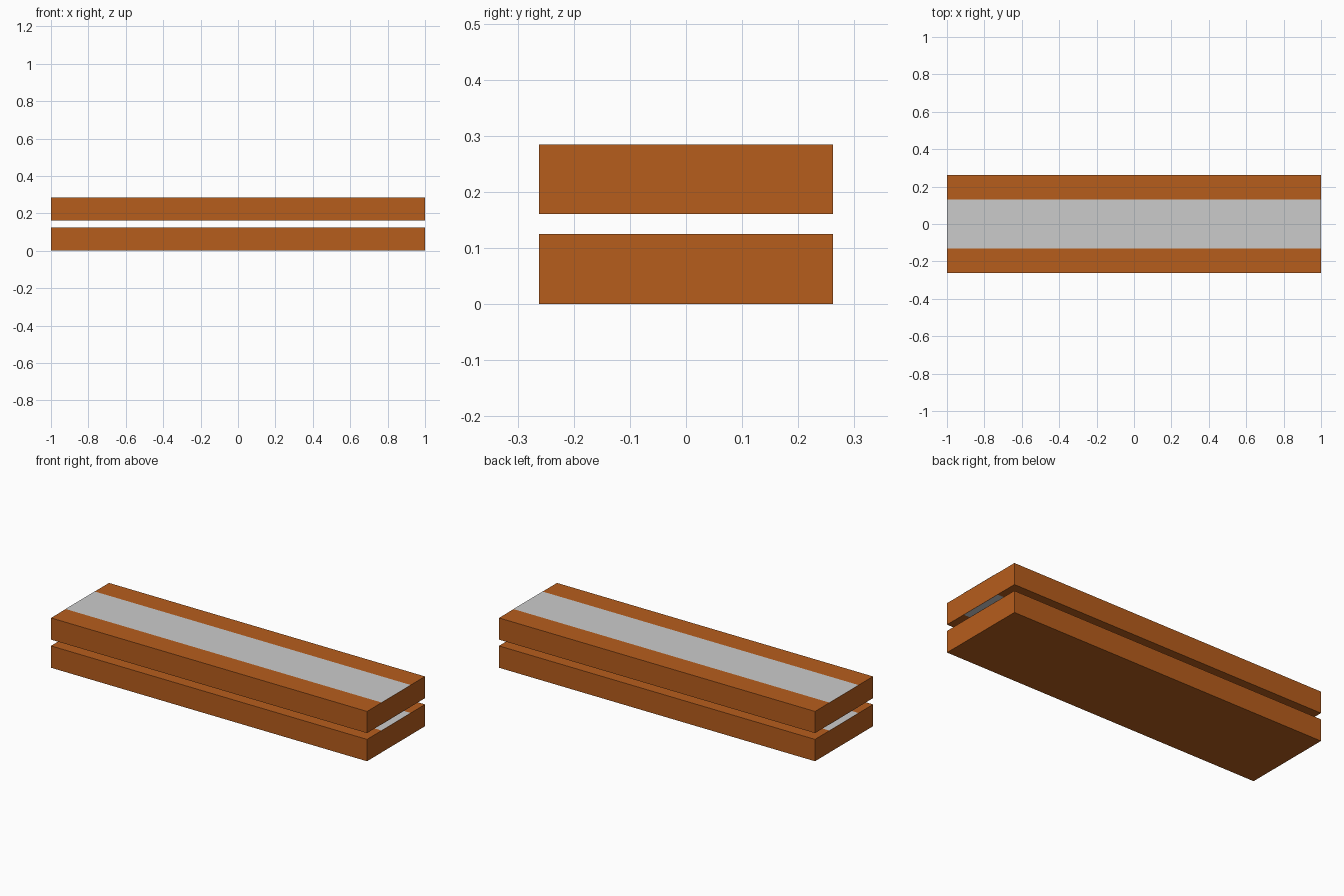
import bpy
import bmesh

if "Cube" in bpy.data.objects:
    bpy.data.objects.remove(bpy.data.objects["Cube"])

orange = bpy.data.materials.new("orange")
orange.diffuse_color = (0.47, 0.11, 0.012, 1)
orange.use_nodes = True
orange.node_tree.nodes["Principled BSDF"].inputs["Base Color"].default_value = orange.diffuse_color


def finish(bm, name, mat=None):
    mesh = bpy.data.meshes.new(name)
    bm.to_mesh(mesh)
    bm.free()
    obj = bpy.data.objects.new(name, mesh)
    bpy.context.collection.objects.link(obj)
    if mat:
        mesh.materials.append(mat)


def slab(name, z0, z1, half_width=0.262):
    bm = bmesh.new()
    bmesh.ops.create_cube(bm, size=1)
    bmesh.ops.scale(bm, verts=bm.verts, vec=(2, 2 * half_width, z1 - z0))
    bmesh.ops.translate(bm, verts=bm.verts, vec=(0, 0, (z0 + z1) / 2))
    finish(bm, name, orange)


def strip(name, z, up, y0=-0.131, y1=0.132):
    bm = bmesh.new()
    verts = [bm.verts.new(p) for p in
             ((-1, y0, z), (1, y0, z), (1, y1, z), (-1, y1, z))]
    bm.faces.new(verts if up else verts[::-1])
    finish(bm, name)


# Two stacked slabs with a gap between them
slab("lower_slab", 0.0, 0.125)
slab("upper_slab", 0.161, 0.285)

# Grey centre stripes lying on the slab faces
strip("lower_slab_top_stripe", 0.126, True)
strip("upper_slab_underside_stripe", 0.160, False)
strip("upper_slab_top_stripe", 0.286, True)
